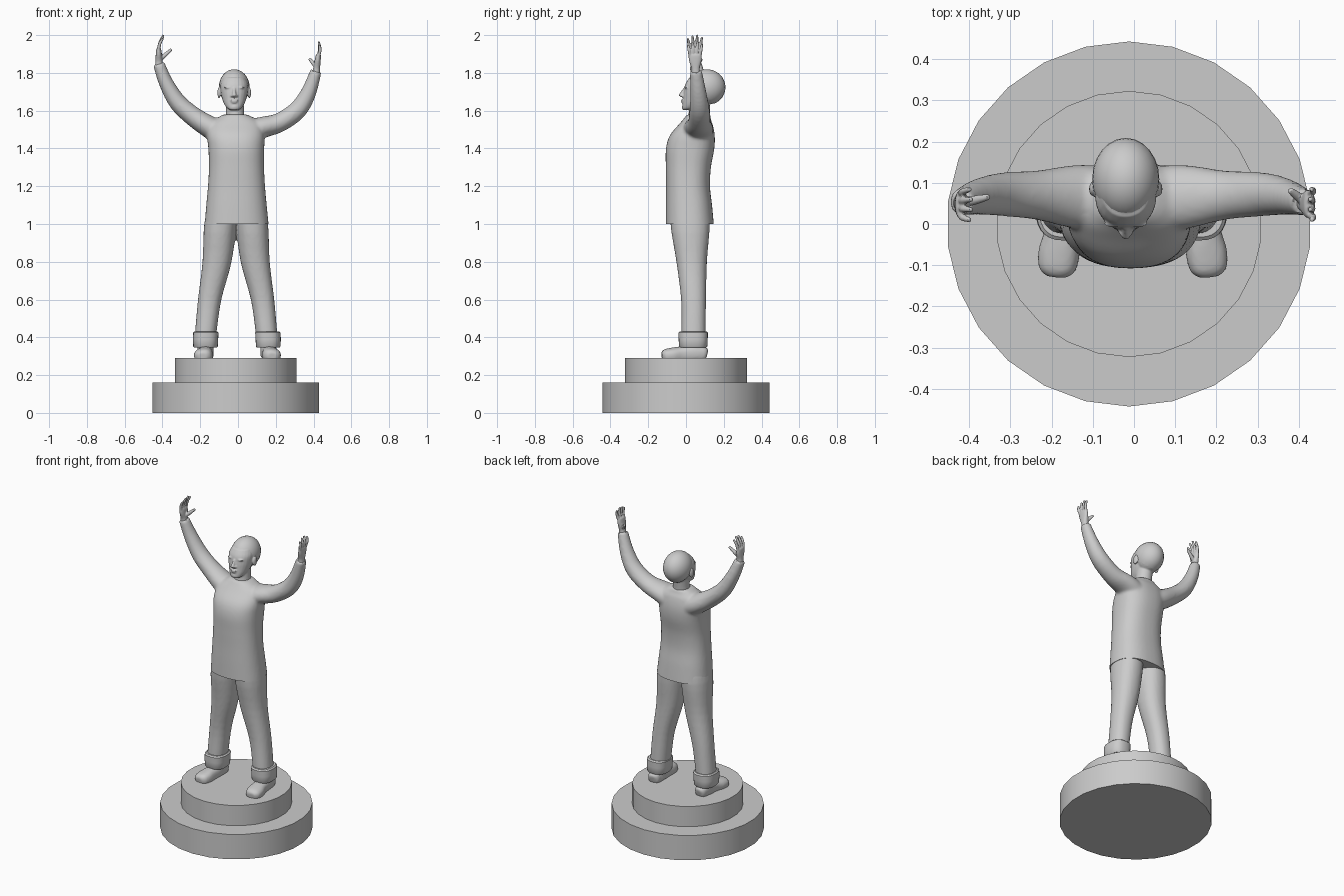
import bpy, bmesh, math
from mathutils import Vector

if "Cube" in bpy.data.objects:
    bpy.data.objects.remove(bpy.data.objects["Cube"])

CX = -0.012  # figure's centre line


def finish(obj, angle=40):
    bpy.ops.object.select_all(action='DESELECT')
    obj.select_set(True)
    bpy.context.view_layer.objects.active = obj
    bpy.ops.object.shade_smooth_by_angle(angle=math.radians(angle))


def spline(p, steps):
    """Catmull-Rom through tuples of any length."""
    out = []
    for i in range(len(p) - 1):
        a, b, c, d = p[max(i - 1, 0)], p[i], p[i + 1], p[min(i + 2, len(p) - 1)]
        for s in range(steps):
            t = s / steps
            out.append([q + 0.5 * t * (r - o + t * (2*o - 5*q + 4*r - u + t * (3*(q - r) + u - o)))
                        for o, q, r, u in zip(a, b, c, d)])
    return out + [list(p[-1])]


def tube(bm, pts, flat=False, power=2.0, n=24, steps=4):
    """Loft through (x, y, z, rx, ry); rings are level if flat, else follow the path."""
    pts = spline(pts, steps)
    rings = []
    for i, (x, y, z, rx, ry) in enumerate(pts):
        d = Vector(pts[min(i + 1, len(pts) - 1)][:3]) - Vector(pts[max(i - 1, 0)][:3])
        rot = Vector((0, 0, 1)).rotation_difference(Vector((0, 0, 1)) if flat else d)
        ring = []
        for k in range(n):
            c, s = math.cos(k * math.tau / n), math.sin(k * math.tau / n)
            v = Vector((max(rx, .001) * math.copysign(abs(c) ** (2 / power), c),
                        max(ry, .001) * math.copysign(abs(s) ** (2 / power), s), 0))
            ring.append(bm.verts.new(rot @ v + Vector((x, y, z))))
        rings.append(ring)
    for a, b in zip(rings, rings[1:]):
        for k in range(n):
            bm.faces.new((a[k], a[(k + 1) % n], b[(k + 1) % n], b[k]))
    bm.faces.new(rings[0][::-1])
    bm.faces.new(rings[-1])


def ball(bm, loc, r):
    vs = bmesh.ops.create_uvsphere(bm, u_segments=24, v_segments=16, radius=1)['verts']
    bmesh.ops.scale(bm, vec=r, verts=vs)
    bmesh.ops.translate(bm, vec=loc, verts=vs)


def make(name, bm, voxel=0, smooth=3, cut=None):
    """Object from bm; voxel fuses overlapping shapes, cut trims everything below z."""
    me = bpy.data.meshes.new(name)
    bm.to_mesh(me)
    bm.free()
    obj = bpy.data.objects.new(name, me)
    bpy.context.collection.objects.link(obj)
    if voxel:
        m = obj.modifiers.new("fuse", 'REMESH')
        m.mode, m.voxel_size = 'VOXEL', voxel
        m = obj.modifiers.new("soften", 'SMOOTH')
        m.factor, m.iterations = 0.5, smooth
        dg = bpy.context.evaluated_depsgraph_get()
        obj.data = bpy.data.meshes.new_from_object(obj.evaluated_get(dg))
        obj.modifiers.clear()
    if cut is not None:
        b = bmesh.new()
        b.from_mesh(obj.data)
        bmesh.ops.bisect_plane(b, geom=b.verts[:] + b.edges[:] + b.faces[:], dist=1e-5,
                               plane_co=(0, 0, cut), plane_no=(0, 0, 1), clear_inner=True)
        bmesh.ops.holes_fill(b, edges=[e for e in b.edges if e.is_boundary], sides=0)
        b.to_mesh(obj.data)
        b.free()
    finish(obj)
    return obj


# Two-step round pedestal
for name, r, z0, z1 in (("pedestal_base", .443, 0, .16), ("pedestal_top", .323, .16, .29)):
    bpy.ops.mesh.primitive_cylinder_add(vertices=26, radius=r, depth=z1 - z0,
                                        location=(CX, 0, (z0 + z1) / 2))
    bpy.context.object.name = name
    finish(bpy.context.object)

# Shirt: torso and both sleeves fused, hem trimmed flat
bm = bmesh.new()
tube(bm, [(CX + dx, (y0 + y1) / 2, z, rx, (y1 - y0) / 2) for z, dx, rx, y0, y1 in (
    (.95, .005, .173, -.107, .15), (1.0, .005, .169, -.107, .147), (1.1, .004, .16, -.107, .138),
    (1.2, .004, .151, -.106, .127), (1.3, .004, .146, -.107, .132), (1.4, .003, .148, -.106, .15),
    (1.47, 0, .152, -.085, .152), (1.53, 0, .14, -.035, .14), (1.56, 0, .1, -.01, .125),
    (1.58, -.004, .062, .005, .12))], flat=True, power=2.4, n=40)
tube(bm, [(-.06, .06, 1.47, .07, .08), (-.14, .066, 1.507, .06, .078), (-.235, .07, 1.568, .052, .06),
          (-.32, .072, 1.645, .047, .053), (-.382, .065, 1.75, .038, .043),
          (-.42, .052, 1.85, .031, .032)])
tube(bm, [(.04, .06, 1.48, .07, .08), (.125, .066, 1.51, .057, .078), (.22, .07, 1.537, .051, .06),
          (.315, .072, 1.603, .049, .053), (.373, .065, 1.695, .041, .043),
          (.413, .052, 1.81, .03, .032)])
make("shirt", bm, .009, 5, cut=1.0)

# Trousers: two legs joined at the hips
bm = bmesh.new()
for s in (-1, 1):
    tube(bm, [(s * dx - .01, y, z, rx, ry) for z, dx, rx, y, ry in (
        (1.12, .07, .07, .022, .09), (1.0, .084, .085, .022, .104), (.8, .101, .077, .03, .081),
        (.6, .14, .062, .04, .066), (.43, .16, .057, .04, .064), (.37, .165, .055, .04, .062))],
        flat=True, power=2.2)
make("trousers", bm, .009, 3)

for s, side in ((-1, "left"), (1, "right")):
    # Turned-up trouser cuff
    bm = bmesh.new()
    x = s * .166 - .006
    tube(bm, [(x, .038, .345, .06, .07), (x, .038, .352, .065, .075), (x, .038, .39, .067, .077),
              (x - s * .002, .038, .425, .067, .078), (x - s * .002, .038, .432, .06, .07)],
         flat=True, power=2.5, n=28, steps=1)
    bmesh.ops.recalc_face_normals(bm, faces=bm.faces)
    make(side + "_cuff", bm)

    # Shoe with ankle
    bm = bmesh.new()
    tube(bm, [(s * dx - .003, y, z, rx, rz) for y, dx, rx, z, rz in (
        (.112, .164, .015, .31, .02), (.1, .165, .035, .312, .036), (.05, .168, .042, .315, .044),
        (-.02, .172, .043, .31, .042), (-.07, .179, .05, .305, .04), (-.11, .184, .044, .302, .034),
        (-.128, .186, .024, .3, .02))], power=2.5)
    tube(bm, [(x, .05, .3, .042, .05), (x, .045, .4, .042, .048)], flat=True)
    make(side + "_shoe", bm, .006, 4, cut=.29)

# Head and neck with facial features
bm = bmesh.new()
hx = -.02
ball(bm, (hx, .108, 1.724), (.079, .099, .093))
tube(bm, [(hx, y, z, rx, ry) for z, y, rx, ry in (
    (1.603, .005, .018, .02), (1.612, .018, .036, .038), (1.635, .037, .053, .055),
    (1.665, .055, .065, .07), (1.7, .065, .072, .077), (1.74, .075, .074, .079),
    (1.775, .088, .06, .07))], flat=True, power=2.2)
tube(bm, [(CX, .062, 1.52, .062, .062), (-.015, .066, 1.57, .049, .051), (-.017, .075, 1.66, .047, .052)],
     flat=True)
tube(bm, [(hx, -.006, 1.72, .007, .008), (hx, -.017, 1.7, .008, .01), (hx, -.025, 1.682, .012, .014),
          (hx, -.016, 1.672, .012, .01)], flat=True, n=12)
ball(bm, (hx, -.016, 1.655), (.021, .011, .006))
ball(bm, (hx, -.015, 1.645), (.018, .011, .006))
ball(bm, (hx, -.008, 1.619), (.02, .014, .013))
for s in (-1, 1):
    ball(bm, (hx + s * .031, .003, 1.722), (.023, .012, .006))
    ball(bm, (hx + s * .03, .006, 1.708), (.013, .009, .006))
    ball(bm, (hx + s * .012, -.018, 1.678), (.007, .01, .006))
    ball(bm, (hx + s * .08, .085, 1.695), (.009, .018, .03))
make("head", bm, .0045, 3)

# Cropped hair cap with a clear hairline
bm = bmesh.new()
ball(bm, (hx, .109, 1.724), (.0815, .1, .095))
bmesh.ops.bisect_plane(bm, geom=bm.verts[:] + bm.edges[:] + bm.faces[:], dist=1e-5,
                       plane_co=(hx, .03, 1.77), plane_no=(0, .75, .66), clear_inner=True)
make("hair", bm)

# Open hands: palm, four spread fingers and a thumb
hands = {
    "left_hand": ((-.418, .052, 1.835), (-.42, .047, 1.925), (-.392, 2.0), (-.352, .066, 1.925), 1),
    "right_hand": ((.412, .052, 1.795), (.426, .048, 1.895), (.425, 1.966), (.378, .083, 1.875), -1)}
for name, (wrist, palm, tip, thumb, s) in hands.items():
    bm = bmesh.new()
    w, p = Vector(wrist), Vector(palm)
    tube(bm, [(*w, .021, .022), (*w.lerp(p, .3), .018, .022), (*w.lerp(p, .7), .016, .033),
              (*p, .013, .034), (*(p + Vector((0, 0, .008))), .006, .026)], power=2.3)
    for k in range(4):
        f = k - 1.5
        base = p + Vector((0, f * .017, -.006))
        end = Vector((tip[0] - s * abs(f) * .004, p.y + f * .025, tip[1] - (0.018, 0.004, 0, .012)[k]))
        mid = base.lerp(end, .5) + Vector((-s * .006, 0, .002))
        tube(bm, [(*base, .009, .009), (*mid, .0085, .0085), (*end, .006, .006)], n=12)
    t, b = Vector(thumb), w.lerp(p, .35)
    tube(bm, [(*b, .012, .012), (*b.lerp(t, .55), .011, .011), (*t, .007, .007)], n=12)
    make(name, bm, .0035, 2)
